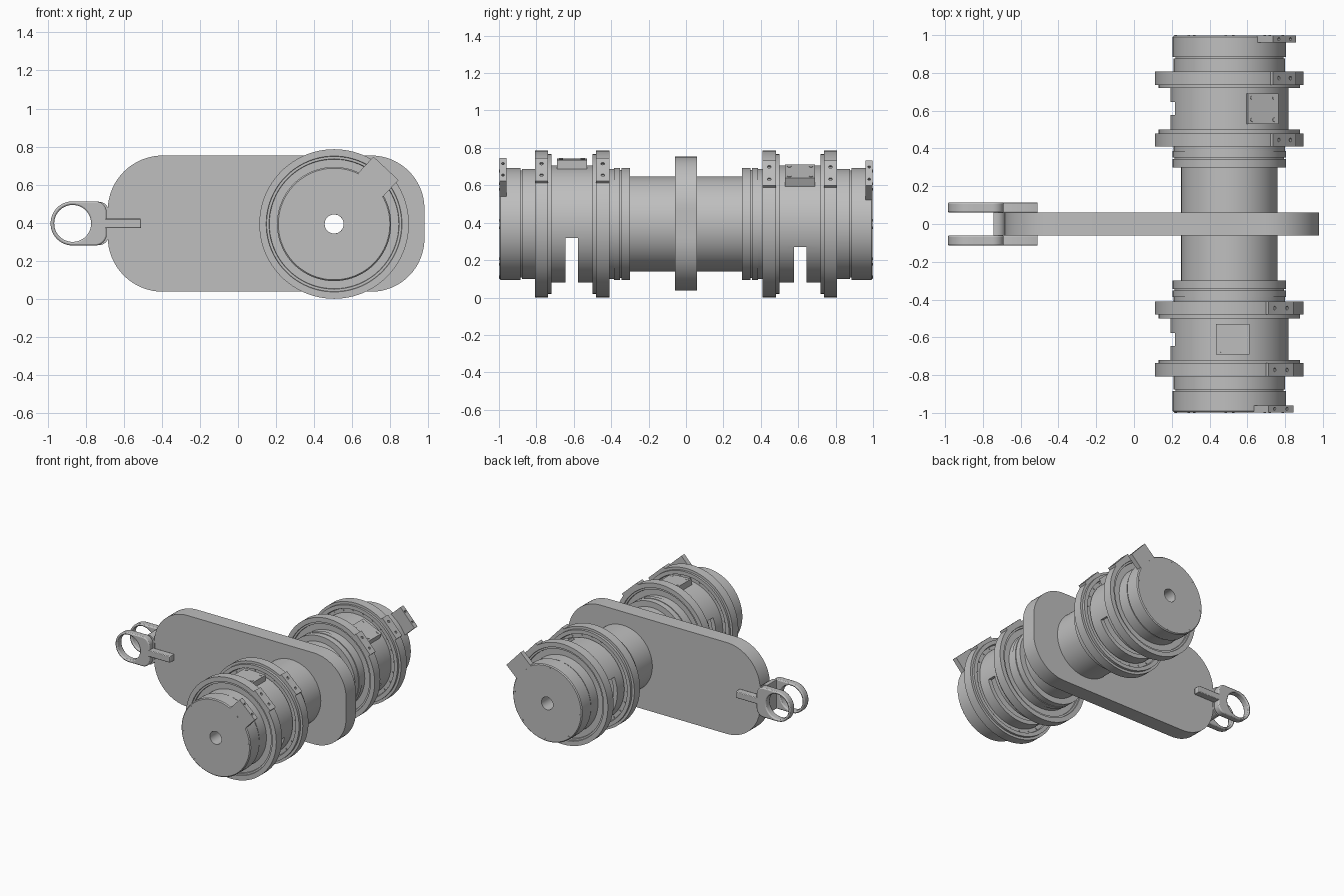
import bpy, bmesh, math
from mathutils import Vector, Matrix

CX, CZ = 0.505, 0.393      # drum axis
BORE = 0.05

cube = bpy.data.objects.get("Cube")
if cube:
    bpy.data.objects.remove(cube, do_unlink=True)

GREY = (0.52, 0.52, 0.52, 1)
mat = bpy.data.materials.new("machine_grey")
mat.use_nodes = True
mat.diffuse_color = GREY
mat.node_tree.nodes["Principled BSDF"].inputs["Base Color"].default_value = GREY


def finish(name, bm):
    bmesh.ops.recalc_face_normals(bm, faces=bm.faces)
    mesh = bpy.data.meshes.new(name)
    bm.to_mesh(mesh)
    bm.free()
    mesh.materials.append(mat)
    ob = bpy.data.objects.new(name, mesh)
    bpy.context.collection.objects.link(ob)
    return ob


def activate(ob):
    bpy.ops.object.select_all(action='DESELECT')
    ob.select_set(True)
    bpy.context.view_layer.objects.active = ob


def prism(name, pts, y0, y1):
    """Extrude an x-z outline along y."""
    bm = bmesh.new()
    f = bm.faces.new([bm.verts.new((x, y0, z)) for x, z in pts])
    ext = bmesh.ops.extrude_face_region(bm, geom=[f])
    verts = [v for v in ext["geom"] if isinstance(v, bmesh.types.BMVert)]
    bmesh.ops.translate(bm, verts=verts, vec=(0, y1 - y0, 0))
    return finish(name, bm)


def revolve(name, profile, side=1, n=96):
    """Turn a closed (radius, y) profile about the drum axis."""
    bm = bmesh.new()
    rings = []
    for i in range(n):
        a = math.tau * i / n
        rings.append([bm.verts.new((CX + r * math.cos(a), y * side, CZ + r * math.sin(a)))
                      for r, y in profile])
    m = len(profile)
    for i in range(n):
        p, q = rings[i], rings[(i + 1) % n]
        for j in range(m):
            k = (j + 1) % m
            bm.faces.new((p[j], p[k], q[k], q[j]))
    return finish(name, bm)


def discs(name, spots, r, h, n=12):
    """Small cylinders at (position, direction) pairs, in one mesh."""
    bm = bmesh.new()
    for pos, d in spots:
        rot = Vector(d).to_track_quat('Z', 'Y').to_matrix().to_4x4()
        bmesh.ops.create_cone(bm, cap_ends=True, segments=n, radius1=r, radius2=r,
                              depth=h, matrix=Matrix.Translation(pos) @ rot)
    return finish(name, bm)


def cut(ob, cutter):
    mod = ob.modifiers.new("cut", 'BOOLEAN')
    mod.operation = 'DIFFERENCE'
    mod.solver = 'EXACT'
    mod.object = cutter
    activate(ob)
    bpy.ops.object.modifier_apply(modifier=mod.name)
    bpy.data.objects.remove(cutter, do_unlink=True)


def soften(ob, width):
    mod = ob.modifiers.new("soft_edges", 'BEVEL')
    mod.width = width
    mod.segments = 2
    mod.limit_method = 'ANGLE'
    mod.angle_limit = math.radians(60)


def round_rect(x0, x1, z0, z1, rl, rr, n=16):
    """Outline with separate left and right corner radii."""
    pts = []
    for cx, cz, r, start in ((x1 - rr, z1 - rr, rr, 0), (x0 + rl, z1 - rl, rl, 90),
                             (x0 + rl, z0 + rl, rl, 180), (x1 - rr, z0 + rr, rr, 270)):
        for i in range(n + 1):
            a = math.radians(start + 90 * i / n)
            pts.append((cx + r * math.cos(a), cz + r * math.sin(a)))
    return pts


def polar(deg, d, t=0):
    """Point at distance d from the axis, shifted t sideways."""
    a = math.radians(deg)
    return (CX + math.cos(a) * d + math.sin(a) * t, CZ + math.sin(a) * d - math.cos(a) * t)


def block(name, deg, half, d0, d1, y0, y1, shift=0):
    lo, hi = shift - half, shift + half
    return prism(name, [polar(deg, d, t) for d, t in ((d0, lo), (d1, lo), (d1, hi), (d0, hi))],
                 y0, y1)


def radial_spots(deg, d, offsets):
    a = math.radians(deg)
    out = []
    for t, y in offsets:
        x, z = polar(deg, d, t)
        out.append(((x, y, z), (math.cos(a), 0, math.sin(a))))
    return out


def axial_spots(count, start, r, y):
    return [((x, y, z), (0, 1, 0)) for x, z in
            (polar(start + 360 * i / count, r) for i in range(count))]


def drilled_lug(name, deg, d0, ys, r):
    """Block on the rim with two bolt holes in its outer face."""
    lug = block(name, deg, 0.09, d0, 0.4, *ys)
    mid = sum(ys) / 2
    spots = radial_spots(deg, 0.4, [(-0.045, mid), (0.045, mid)])
    cut(lug, discs("hole_cutter", spots, r, 0.03))


# Arm plate with the axle bore
plate = prism("arm_plate", round_rect(-0.685, 0.98, 0.037, 0.753, 0.29, 0.28), -0.06, 0.06)
cut(plate, discs("bore_cutter", [((CX, 0, CZ), (0, 1, 0))], BORE, 0.5, 48))

# Fork with two eyes, clamping the end of the plate
for side, label in ((-1, "front"), (1, "back")):
    ys = sorted((side * 0.06, side * 0.115))
    eye = prism(label + "_fork_eye", round_rect(-0.985, -0.69, 0.28, 0.512, 0.1155, 0.06), *ys)
    cut(eye, discs("eye_cutter", [((-0.869, 0, 0.396), (0, 1, 0))], 0.097, 0.5, 48))
    soften(eye, 0.008)
    bar = prism(label + "_fork_bar", round_rect(-0.71, -0.51, 0.371, 0.421, 0.004, 0.004, 2), *ys)
    soften(bar, 0.006)
prism("fork_bridge", round_rect(-0.745, -0.68, 0.282, 0.51, 0.005, 0.05, 6), -0.0605, 0.0605)

# Central tube
revolve("central_tube", [(BORE, -0.31), (0.255, -0.31), (0.255, 0.31), (BORE, 0.31)])

# Drum, clamp rings and cap at each end
for side, label, lug_deg, pad_deg, pad_top, pad_shift, slot_from in (
        (-1, "front", 47, 87, 0.347, 0, -14), (1, "back", 43, 66, 0.33, 0.05, -23)):

    # Hollow stepped drum
    drum = revolve(label + "_drum", [
        (BORE, 0.3), (0.3, 0.3), (0.3, 0.345), (0.29, 0.345), (0.29, 0.352),
        (0.3, 0.352), (0.3, 0.386), (0.295, 0.386), (0.295, 0.49), (0.313, 0.49), (0.313, 0.73),
        (0.295, 0.73), (0.295, 0.876), (0.286, 0.876), (0.286, 0.89), (BORE, 0.89),
        (BORE, 0.74), (0.28, 0.74), (0.28, 0.48), (BORE, 0.48)], side)
    # Slot around the underside of the drum
    arc = [polar(-203 + (slot_from + 203) * i / 40, 0.5) for i in range(41)]
    ys = sorted((side * 0.577, side * 0.645))
    cut(drum, prism("slot_cutter", arc + [(CX, CZ)], *ys))

    # Clamp rings with bolted lugs, shoulders facing each other
    for pos, outer, inner, step in (("inner", 0.41, 0.48, 0.5), ("outer", 0.808, 0.737, 0.72)):
        d = 1 if inner > outer else -1
        name = label + "_" + pos + "_clamp"
        revolve(name + "_ring", [
            (0.29, outer + d * 0.018), (0.34, outer + d * 0.018), (0.342, outer + d * 0.008),
            (0.355, outer + d * 0.008), (0.357, outer), (0.393, outer),
            (0.393, inner), (0.374, inner), (0.374, step),
            (0.345, step), (0.34, inner), (0.29, inner)], side)
        ys = sorted((side * outer, side * inner))
        drilled_lug(name + "_lug", lug_deg, 0.36, ys, 0.01)
        discs(name + "_bolts", axial_spots(24, 4, 0.328, side * (inner + d * 0.001)),
              0.006, 0.008, 8)

    # End cap with a chamfered rim, screws and a thin lug
    revolve(label + "_end_cap", [
        (BORE, 0.885), (0.3, 0.885), (0.3, 0.991), (0.293, 0.998), (BORE, 0.998)], side)
    discs(label + "_cap_screws", axial_spots(8, 4, 0.284, side * 0.998), 0.007, 0.004, 10)
    drilled_lug(label + "_cap_lug", lug_deg, 0.28, sorted((side * 0.96, side * 0.998)), 0.008)

    # Cover pad screwed to the drum
    ys = sorted((side * 0.53, side * 0.69))
    block(label + "_cover_pad", pad_deg, 0.088, 0.27, pad_top, *ys, pad_shift)
    mid = sum(ys) / 2
    corners = [(pad_shift + t, mid + u) for t in (-0.064, 0.064) for u in (-0.058, 0.058)]
    discs(label + "_pad_screws", radial_spots(pad_deg, pad_top, corners), 0.011, 0.006)

# Smooth round surfaces, keep machined edges crisp
for ob in list(bpy.context.collection.objects):
    if ob.type == 'MESH' and mat.name in ob.data.materials:
        activate(ob)
        bpy.ops.object.shade_smooth_by_angle(angle=math.radians(30))
